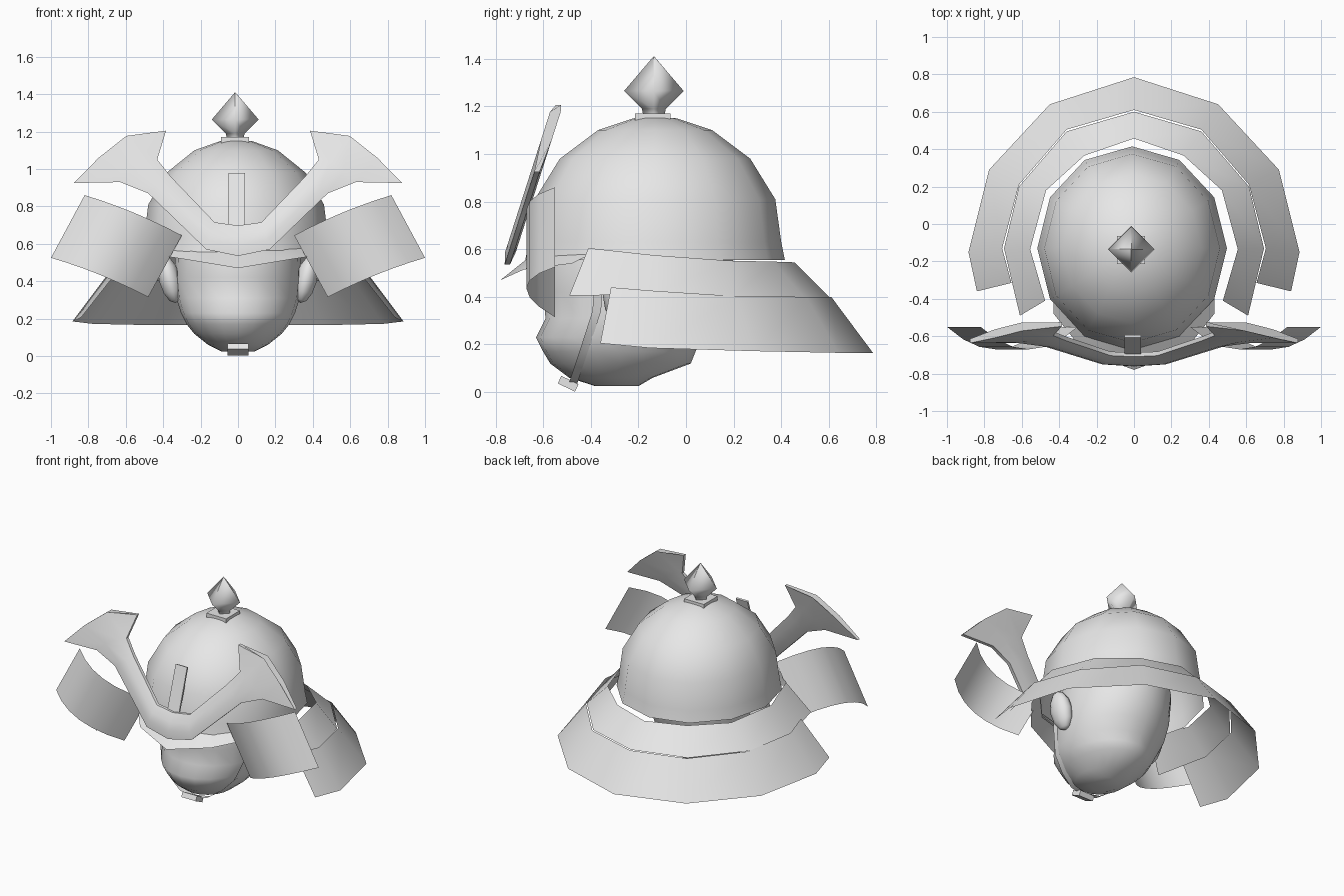
import bpy, math

cube = bpy.data.objects.get("Cube")
if cube:
    bpy.data.objects.remove(cube, do_unlink=True)

GREY = (0.8, 0.8, 0.8, 1)
metal = bpy.data.materials.new("plain grey")
metal.use_nodes = True
metal.diffuse_color = GREY
metal.node_tree.nodes["Principled BSDF"].inputs["Base Color"].default_value = GREY


def make(name, verts, faces, angle=40):
    mesh = bpy.data.meshes.new(name)
    mesh.from_pydata(verts, [], faces)
    mesh.materials.append(metal)
    mesh.validate()
    obj = bpy.data.objects.new(name, mesh)
    bpy.context.collection.objects.link(obj)
    bpy.ops.object.select_all(action="DESELECT")
    obj.select_set(True)
    bpy.context.view_layer.objects.active = obj
    bpy.ops.object.mode_set(mode="EDIT")
    bpy.ops.mesh.select_all(action="SELECT")
    bpy.ops.mesh.remove_doubles(threshold=0.0005)
    bpy.ops.mesh.normals_make_consistent(inside=False)
    bpy.ops.object.mode_set(mode="OBJECT")
    bpy.ops.object.shade_smooth_by_angle(angle=math.radians(angle))
    return obj


def loft(name, rows, closed=False, caps=False, angle=40):
    """Skin a surface across rows that hold equal numbers of points."""
    n = len(rows[0])
    verts = [p for row in rows for p in row]
    faces = []
    for r in range(len(rows) - 1):
        for i in range(n if closed else n - 1):
            j = (i + 1) % n
            faces.append((r * n + i, r * n + j, (r + 1) * n + j, (r + 1) * n + i))
    if caps:
        faces += [tuple(range(n)), tuple(range(len(verts) - n, len(verts)))]
    return make(name, verts, faces, angle)


def ring(cx, cy, z, rx, ry, n):
    return [(cx + rx * math.sin(math.tau * i / n), cy + ry * math.cos(math.tau * i / n), z)
            for i in range(n)]


def mirrored(half):
    """Complete a row that starts on the centre line."""
    return [(-x, y, z) for x, y, z in reversed(half[1:])] + list(half)


def box(name, loc, size, tilt=0):
    bpy.ops.mesh.primitive_cube_add(size=1, location=loc, rotation=(tilt, 0, 0))
    obj = bpy.context.object
    obj.name = name
    obj.scale = size
    obj.data.materials.append(metal)
    return obj


# Twelve-sided helmet bowl
bowl = [(0.001, 1.155), (0.09, 1.15), (0.24, 1.10), (0.40, 0.98),
        (0.505, 0.81), (0.53, 0.63), (0.545, 0.555)]
loft("helmet_bowl", [ring(-0.01, -0.13, z, r * 0.93, r, 12) for r, z in bowl], closed=True)

# Finial on a square base
box("finial_base", (-0.015, -0.14, 1.155), (0.15, 0.15, 0.03))
spike = [(0.045, 1.165), (0.05, 1.19), (0.125, 1.265), (0.001, 1.41)]
loft("finial", [ring(-0.015, -0.135, z, r, r, 4) for r, z in spike],
     closed=True, angle=100)

# Two flared tiers of the neck guard
upper_top = [(0, 0.457, 0.545), (0.265, 0.366, 0.548), (0.47, 0.18, 0.552),
             (0.555, -0.135, 0.575), (0.475, -0.41, 0.605)]
upper_low = [(0, 0.60, 0.40), (0.36, 0.495, 0.40), (0.615, 0.2, 0.403),
             (0.695, -0.13, 0.41), (0.61, -0.49, 0.405)]
lower_top = [(x, y + 0.01, z) for x, y, z in upper_low[:3]] + \
            [(0.705, -0.13, 0.425), (0.655, -0.315, 0.44)]
lower_low = [(0, 0.785, 0.165), (0.45, 0.64, 0.165), (0.775, 0.29, 0.172),
             (0.885, -0.15, 0.185), (0.84, -0.36, 0.205)]
loft("neck_guard_upper", [mirrored(upper_top), mirrored(upper_low)])
loft("neck_guard_lower", [mirrored(lower_top), mirrored(lower_low)])

# Pointed visor
visor_in = [(0, -0.655, 0.57), (0.25, -0.59, 0.57), (0.43, -0.40, 0.58)]
visor_out = [(0, -0.78, 0.47), (0.27, -0.68, 0.515), (0.43, -0.48, 0.54)]
loft("visor", [mirrored(visor_in), mirrored(visor_out)])

# Curved side panels
top_in, top_out, low_in, low_out = (0.30, 0.645), (0.82, 0.86), (0.48, 0.315), (1.0, 0.525)
for side, name in ((1, "left_panel"), (-1, "right_panel")):
    rows = []
    for a, b in ((top_in, top_out), (low_in, low_out)):
        row = []
        for i in range(7):
            t = i / 6
            arc = 4 * t * (1 - t)
            row.append((side * (a[0] + (b[0] - a[0]) * t), -0.55 - 0.12 * arc,
                        a[1] + (b[1] - a[1]) * t + 0.015 * arc))
        rows.append(row)
    loft(name, rows)


# Crest horns: one tilted, softly rounded strip flaring at both tips
def crest_y(z):
    return -0.75 + (z - 0.54) * 0.32


def section(low, high, mids=None):
    mid = mids or [tuple(a + (b - a) * t for a, b in zip(low, high)) for t in (0.33, 0.67)]
    outline = [(low, 0.012), (low, -0.01), (mid[0], -0.025), (mid[1], -0.025),
               (high, -0.01), (high, 0.012), (mid[1], 0.02), (mid[0], 0.02)]
    return [(p[0], crest_y(p[1]) + d, p[1]) for p, d in outline]


horn = [section((0, 0.535), (0, 0.698)),
        section((0.17, 0.57), (0.125, 0.715)),
        section((0.33, 0.725), (0.235, 0.83)),
        section((0.48, 0.87), (0.355, 0.955)),
        section((0.63, 0.93), (0.432, 1.05), [(0.565, 0.99), (0.49, 1.04)]),
        section((0.878, 0.925), (0.385, 1.205), [(0.745, 1.06), (0.597, 1.177)])]
flip = [[(-x, y, z) for x, y, z in s] for s in reversed(horn[1:])]
loft("crest_horns", flip + horn, closed=True, caps=True, angle=50)

# Upright plate behind the crest
box("crest_plate", (-0.007, crest_y(0.83) + 0.01, 0.83), (0.088, 0.012, 0.31), -math.atan(0.32))

# Head with masked face: height, half width, front, back
levels = [(0.025, 0.09, -0.38, -0.20), (0.06, 0.16, -0.49, -0.14), (0.12, 0.235, -0.57, 0.02),
          (0.17, 0.275, -0.60, 0.04), (0.23, 0.305, -0.63, 0.07), (0.31, 0.33, -0.59, 0.12),
          (0.42, 0.34, -0.60, 0.17), (0.56, 0.335, -0.60, 0.2), (0.75, 0.30, -0.52, 0.16),
          (0.9, 0.18, -0.4, 0.05)]
loft("head", [ring(0, (f + b) / 2, z, w, (b - f) / 2, 20) for z, w, f, b in levels],
     closed=True, caps=True, angle=60)

# Ears
for side, name in ((1, "left_ear"), (-1, "right_ear")):
    bpy.ops.mesh.primitive_uv_sphere_add(segments=10, ring_count=6, radius=1,
                                         location=(side * 0.365, -0.27, 0.41))
    ear = bpy.context.object
    ear.name = name
    ear.scale = (0.06, 0.08, 0.13)
    ear.rotation_euler = (0, side * 0.25, 0)
    ear.data.materials.append(metal)
    bpy.ops.object.shade_smooth_by_angle(angle=math.radians(60))

# Chin strap and its buckle
path = [(0, -0.475, 0.035), (0.10, -0.47, 0.05), (0.19, -0.45, 0.11), (0.275, -0.42, 0.20),
        (0.325, -0.375, 0.34), (0.35, -0.36, 0.56)]
loft("chin_strap", [mirrored([(x, y + d, z) for x, y, z in path]) for d in (-0.018, 0.018)])
box("chin_buckle", (0, -0.495, 0.035), (0.11, 0.08, 0.035), -0.45)
